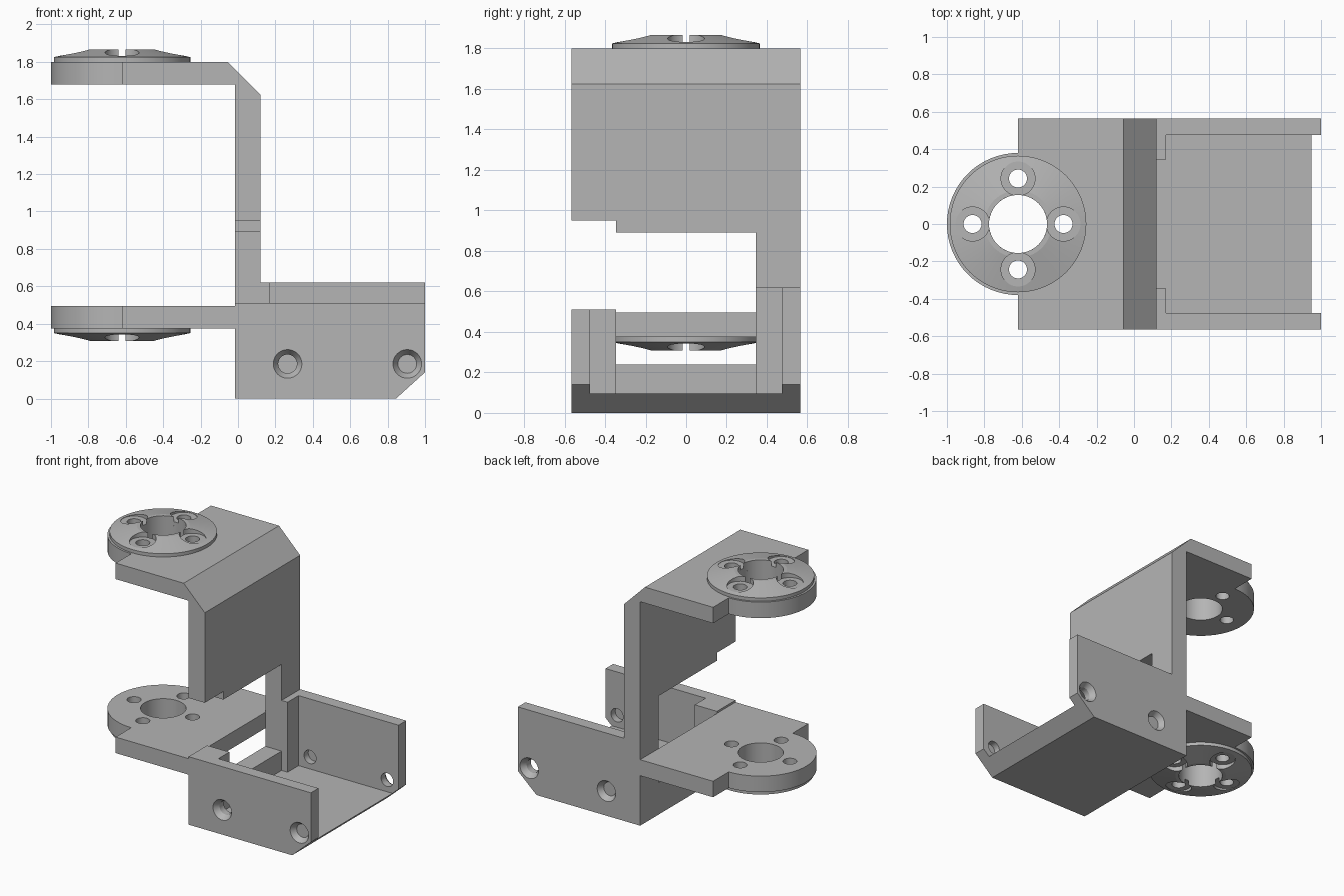
import bpy, bmesh, math
from mathutils import Matrix, Vector

default = bpy.data.objects.get("Cube")
if default:
    bpy.data.objects.remove(default, do_unlink=True)

grey = bpy.data.materials.new("plain grey")
COLOUR = (0.46, 0.46, 0.46, 1)
grey.diffuse_color = COLOUR
grey.use_nodes = True
grey.node_tree.nodes["Principled BSDF"].inputs["Base Color"].default_value = COLOUR

HALF = 0.565                 # half width of the bracket
HUB_X = -0.62                # axis of both horns
ARM_TOP, ARM_LOW = 1.80, 0.375


def finish(name, bm):
    bmesh.ops.recalc_face_normals(bm, faces=bm.faces)
    mesh = bpy.data.meshes.new(name)
    bm.to_mesh(mesh)
    bm.free()
    mesh.materials.append(grey)
    obj = bpy.data.objects.new(name, mesh)
    bpy.context.collection.objects.link(obj)
    return obj


def box(name, x, y, z):
    bm = bmesh.new()
    bmesh.ops.create_cube(bm, size=1)
    for v in bm.verts:
        v.co = [r[0] + (c + 0.5) * (r[1] - r[0]) for c, r in zip(v.co, (x, y, z))]
    return finish(name, bm)


def prism(name, profile):
    """Extrude an x-z outline across the full width."""
    bm = bmesh.new()
    face = bm.faces.new([bm.verts.new((x, -HALF, z)) for x, z in profile])
    out = bmesh.ops.extrude_face_region(bm, geom=[face])["geom"]
    bmesh.ops.translate(bm, vec=(0, 2 * HALF, 0),
                        verts=[g for g in out if isinstance(g, bmesh.types.BMVert)])
    return finish(name, bm)


def cone(name, start, end, r1, r2):
    """Cylinder or cone between two points."""
    a, b = Vector(start), Vector(end)
    turn = (b - a).to_track_quat('Z', 'Y').to_matrix().to_4x4()
    bm = bmesh.new()
    bmesh.ops.create_cone(bm, cap_ends=True, segments=64, radius1=r1, radius2=r2,
                          depth=(b - a).length,
                          matrix=Matrix.Translation((a + b) / 2) @ turn)
    return finish(name, bm)


def combine(obj, tools, operation='DIFFERENCE'):
    """Apply booleans in turn, then remove the helper solids."""
    for tool in tools:
        tool.hide_render = True
        mod = obj.modifiers.new("shape", 'BOOLEAN')
        mod.operation, mod.solver, mod.object = operation, 'EXACT', tool
        bpy.context.view_layer.objects.active = obj
        bpy.ops.object.modifier_apply(modifier=mod.name)
        bpy.data.objects.remove(tool, do_unlink=True)


def smooth(obj):
    bpy.ops.object.select_all(action='DESELECT')
    obj.select_set(True)
    bpy.context.view_layer.objects.active = obj
    bpy.ops.object.shade_smooth_by_angle(angle=math.radians(10))


SCREWS = [(HUB_X + 0.243 * dx, 0.243 * dy)
          for dx, dy in ((1, 0), (0, 1), (-1, 0), (0, -1))]


def drills():
    """Vertical bores for the hub and its four screws."""
    return [cone("hub_bore", (HUB_X, 0, 0.2), (HUB_X, 0, 2), 0.155, 0.155)] + \
           [cone("screw_bore", (x, y, 0.2), (x, y, 2), 0.048, 0.048) for x, y in SCREWS]


# Bracket: two arms, upright and tray from one side outline
frame = prism("bracket_frame", [
    (HUB_X, 1.68), (HUB_X, ARM_TOP), (-0.055, ARM_TOP), (0.12, 1.625),
    (0.12, 0.62), (1, 0.62), (1, 0.14), (0.845, 0), (-0.015, 0),
    (-0.015, ARM_LOW), (HUB_X, ARM_LOW), (HUB_X, 0.495), (-0.015, 0.495), (-0.015, 1.68)])

# Rounded arm ends
combine(frame, [cone("arm_end", (HUB_X, 0, z), (HUB_X, 0, z + 0.12), 0.38, 0.38)
                for z in (ARM_LOW, 1.68)], 'UNION')

# Tray cavity, centre window, lowered front wall
combine(frame, [
    box("tray_cavity", (0.17, 1.2), (-0.475, 0.475), (0.095, 0.8)),
    box("post_gap", (0.12, 0.3), (-0.345, 0.345), (0.095, 0.8)),
    box("centre_window", (-0.015, 0.3), (-0.345, 0.345), (0.24, 0.89)),
    box("front_window", (-0.1, 1.2), (-0.7, -0.345), (0.51, 0.95))])

# Countersunk side holes in both walls
for x in (0.265, 0.905):
    combine(frame, [cone("side_bore", (x, -1, 0.185), (x, 1, 0.185), 0.05, 0.05)])
    for s in (-1, 1):
        combine(frame, [cone("countersink", (x, s * (HALF + 0.001), 0.185),
                             (x, s * (HALF - 0.04), 0.185), 0.077, 0.05)])
combine(frame, drills())
smooth(frame)


# Domed horn discs with counterbored screw seats, outside each arm
def horn(name, base, up):
    bm = bmesh.new()
    outline = [(0.155, 0), (0.365, 0), (0.365, 0.025), (0.18, 0.067), (0.155, 0.067)]
    verts = [bm.verts.new((HUB_X + r, 0, base + up * h)) for r, h in outline]
    edges = [bm.edges.new((verts[i], verts[i - 1])) for i in range(len(verts))]
    bmesh.ops.spin(bm, geom=verts + edges, cent=(HUB_X, 0, 0), axis=(0, 0, 1),
                   angle=math.tau, steps=96, use_duplicate=False)
    bmesh.ops.remove_doubles(bm, verts=bm.verts, dist=0.0001)
    obj = finish(name, bm)
    combine(obj, [cone("screw_seat", (x, y, base + up * 0.03), (x, y, base + up * 0.2),
                       0.091, 0.091) for x, y in SCREWS])
    combine(obj, drills()[1:])
    smooth(obj)


horn("upper_horn", ARM_TOP, 1)
horn("lower_horn", ARM_LOW, -1)
for leftover in [o for o in bpy.data.objects if o.name.startswith("hub_bore")]:
    bpy.data.objects.remove(leftover, do_unlink=True)
